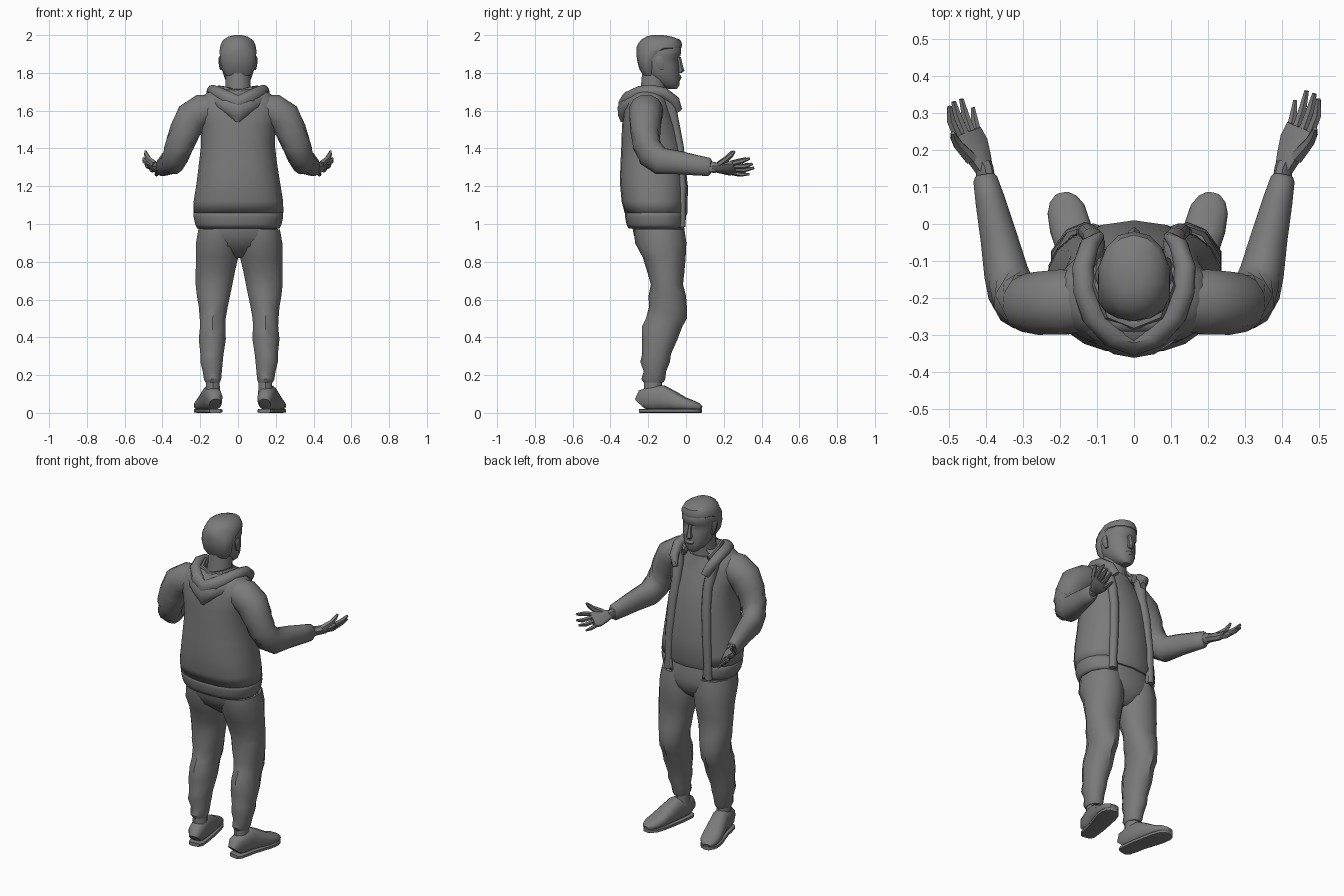
import bpy, bmesh, math
from mathutils import Vector

X, Y, Z = Vector((1, 0, 0)), Vector((0, 1, 0)), Vector((0, 0, 1))
grey = bpy.data.materials.new("dark_grey")
grey.diffuse_color = (.2, .2, .2, 1)


def skin(name, rings, s=1, closed=True, xoff=0, thick=0):
    """Bridge rings of points into a surface; s=-1 mirrors in x."""
    bm = bmesh.new()
    vs = [[bm.verts.new((p.x * s + xoff, p.y, p.z)) for p in r] for r in rings]
    n = len(rings[0])
    for r0, r1 in zip(vs, vs[1:]):
        for i in range(n if closed else n - 1):
            j = (i + 1) % n
            bm.faces.new((r0[i], r0[j], r1[j], r1[i]))
    if closed:
        bm.faces.new(vs[0])
        bm.faces.new(vs[-1])
    bmesh.ops.recalc_face_normals(bm, faces=bm.faces)
    me = bpy.data.meshes.new(name)
    bm.to_mesh(me)
    bm.free()
    me.materials.append(grey)
    ob = bpy.data.objects.new(name, me)
    bpy.context.collection.objects.link(ob)
    if thick:
        m = ob.modifiers.new("thickness", 'SOLIDIFY')
        m.thickness = thick
        m.offset = 0
    return ob


def ring(c, a, b, n, p=2, start=0.0, span=2 * math.pi, full=True):
    """Superellipse section around c with half-axis vectors a and b."""
    out = []
    for i in range(n):
        t = start + span * i / (n if full else n - 1)
        co, si = math.cos(t), math.sin(t)
        out.append(c + a * math.copysign(abs(co) ** (2 / p), co)
                   + b * math.copysign(abs(si) ** (2 / p), si))
    return out


def stack(name, rows, n=12, p=2.2, s=1, gap=None, xoff=0, thick=0):
    """Horizontal sections: rows of (z, x centre, half width, y min, y max)."""
    rs = []
    for z, xc, hw, y0, y1 in rows:
        c, a, b = Vector((xc, (y0 + y1) / 2, z)), X * hw, Y * (y1 - y0) / 2
        if gap is None:
            rs.append(ring(c, a, b, n, p, math.pi / n))
        else:
            rs.append(ring(c, a, b, n, p, math.pi / 2 + gap, 2 * math.pi - 2 * gap, False))
    return skin(name, rs, s, gap is None, xoff, thick)


def tube(name, rows, n=8, p=2, s=1, roll=0, xoff=0, squash=1):
    """Sections across a path: rows of (x, y, z, half width, half height)."""
    pts = [Vector(r[:3]) for r in rows]
    rs = []
    for i, r in enumerate(rows):
        a, b = pts[max(i - 1, 0)], pts[min(i + 1, len(pts) - 1)]
        t = (b - a).normalized()
        side = t.cross(Z).normalized()
        up = side.cross(t)
        u = side * math.cos(roll) + up * math.sin(roll)
        v = up * math.cos(roll) - side * math.sin(roll)
        pr = ring(pts[i], u * r[3], v * r[4], n, p, math.pi / n)
        if squash != 1:
            for q in pr:
                q.y = .14 + (q.y - .14) * squash
        rs.append(pr)
    return skin(name, rs, s, True, xoff)


# Head, neck, hair and face
stack("neck", [(1.58, 0, .085, -.26, -.10), (1.68, 0, .072, -.25, -.105),
               (1.74, 0, .069, -.24, -.10), (1.80, 0, .069, -.235, -.09)], 12, 2)
stack("head", [(1.715, 0, .025, -.095, -.048), (1.735, 0, .05, -.145, -.035),
               (1.77, 0, .072, -.20, -.032), (1.81, 0, .085, -.237, -.034),
               (1.845, 0, .091, -.25, -.036), (1.875, 0, .094, -.256, -.042),
               (1.892, 0, .095, -.258, -.028), (1.93, 0, .093, -.255, -.027),
               (1.97, 0, .07, -.23, -.06)], 14, 2.2)
stack("hair", [(1.785, 0, .066, -.225, -.165), (1.82, 0, .088, -.247, -.15),
               (1.87, 0, .097, -.26, -.14), (1.915, 0, .10, -.263, -.09),
               (1.932, 0, .098, -.262, -.024), (1.95, 0, .094, -.256, -.02),
               (1.975, 0, .08, -.238, -.03), (1.992, 0, .052, -.21, -.075),
               (2.0, 0, .022, -.18, -.12)], 14, 2.1)
stack("nose", [(1.80, 0, .014, -.05, -.022), (1.812, 0, .019, -.06, -.008),
               (1.84, 0, .012, -.06, -.017), (1.885, 0, .01, -.06, -.027)], 6, 2)
stack("lips", [(1.762, 0, .02, -.06, -.03), (1.775, 0, .028, -.07, -.022),
               (1.79, 0, .02, -.06, -.028)], 8)
for s in (-1, 1):
    stack("ear", [(1.815, .088, .008, -.14, -.118), (1.84, .092, .01, -.155, -.115),
                  (1.875, .094, .011, -.165, -.118), (1.89, .092, .006, -.155, -.125)], 8, 2, s)

# Shirt
stack("shirt", [(1.03, 0, .18, -.28, -.005), (1.06, 0, .185, -.28, .008),
                (1.2, 0, .175, -.29, .01), (1.35, 0, .165, -.29, -.008),
                (1.48, 0, .165, -.29, -.035), (1.58, 0, .16, -.28, -.075),
                (1.64, 0, .12, -.26, -.095), (1.67, 0, .085, -.25, -.10)], 14, 2.4)

# Open jacket with hem band and front edges
stack("jacket", [(1.06, .002, .232, -.318, -.005), (1.12, .002, .230, -.334, -.006),
                 (1.22, .002, .214, -.343, -.006), (1.32, 0, .20, -.34, -.01),
                 (1.42, 0, .188, -.335, -.022), (1.52, 0, .193, -.332, -.05),
                 (1.60, 0, .212, -.322, -.08), (1.655, 0, .20, -.305, -.095),
                 (1.69, 0, .16, -.285, -.11), (1.71, 0, .10, -.265, -.12)],
      19, 2.4, gap=.42, thick=.014)
stack("jacket_hem", [(.98, .002, .212, -.298, -.01), (1.0, .002, .222, -.308, -.004),
                     (1.04, .002, .231, -.316, -.004), (1.07, .002, .229, -.316, -.01)],
      19, 2.4, gap=.42, thick=.014)
for s in (-1, 1):
    stack("jacket_edge", [(.985, .135, .022, -.045, -.002), (1.2, .125, .026, -.045, .002),
                          (1.4, .112, .028, -.055, -.01), (1.52, .105, .028, -.085, -.032),
                          (1.62, .115, .032, -.125, -.052), (1.69, .13, .022, -.155, -.085)],
          10, 2, s)

# Hood hanging behind the neck
stack("hood_back", [(1.69, 0, .145, -.30, -.13), (1.66, 0, .16, -.338, -.13),
                    (1.62, 0, .128, -.362, -.16), (1.575, 0, .065, -.36, -.2),
                    (1.54, 0, .018, -.345, -.25)], 14, 2)
half = [(.10, -.04, 1.60, .015, .026), (.122, -.06, 1.65, .026, .03),
        (.138, -.12, 1.695, .03, .03), (.135, -.18, 1.705, .031, .032),
        (.112, -.245, 1.695, .033, .036), (.06, -.30, 1.665, .035, .042)]
tube("hood_rim", half + [(0, -.322, 1.635, .036, .045)]
     + [(-x, y, z, a, b) for x, y, z, a, b in reversed(half)], 10)
collar = [(.085, -.10, 1.67, .015, .025), (.10, -.17, 1.705, .016, .03),
          (.07, -.245, 1.70, .018, .03)]
tube("hood_lining", collar + [(0, -.275, 1.68, .018, .03)]
     + [(-x, y, z, a, b) for x, y, z, a, b in reversed(collar)], 8)

# Arms and hands
fingers = {
    "index_finger": [(.478, .25, 1.322, .014), (.495, .295, 1.333, .013), (.499, .338, 1.347, .007)],
    "middle_finger": [(.458, .255, 1.305, .014), (.478, .31, 1.305, .013), (.488, .352, 1.318, .007)],
    "ring_finger": [(.438, .255, 1.288, .013), (.456, .31, 1.285, .012), (.467, .36, 1.297, .007)],
    "little_finger": [(.42, .245, 1.272, .012), (.431, .295, 1.262, .011), (.436, .335, 1.264, .006)],
    "thumb": [(.44, .18, 1.315, .02), (.474, .22, 1.345, .015), (.486, .243, 1.368, .012),
              (.49, .258, 1.386, .006)],
}
for s, k in ((1, 1), (-1, .9)):
    tube("sleeve", [(.11, -.21, 1.61, .08, .078), (.19, -.211, 1.60, .091, .09),
                    (.245, -.214, 1.565, .088, .09), (.28, -.214, 1.495, .081, .083),
                    (.307, -.21, 1.425, .074, .078), (.328, -.185, 1.37, .068, .078),
                    (.345, -.135, 1.333, .062, .074),
                    (.365, -.04, 1.325, .052, .064), (.388, .06, 1.31, .042, .055),
                    (.402, .12, 1.302, .034, .05), (.404, .132, 1.301, .026, .038)], 12, 2.1, s)
    tube("wrist", [(.395, .09, 1.303, .024, .03), (.405, .15, 1.30, .024, .03),
                   (.41, .165, 1.298, .024, .027)], 8, 2, s, .4)
    tube("palm", [(.405, .145, 1.30, .024, .022), (.418, .18, 1.297, .035, .024),
                  (.437, .225, 1.294, .05, .021), (.45, .262, 1.297, .046, .014)],
         8, 2.6, s, .67, 0, k)
    for name, rows in fingers.items():
        tube(name, [(x, y, z, r, r) for x, y, z, r in rows], 6, 2, s, 0, 0, k)

# Trousers
stack("trouser_hips", [(1.06, 0, .19, -.285, -.02), (1.0, 0, .208, -.288, -.012),
                       (.94, .002, .222, -.276, -.004), (.885, .002, .19, -.25, -.012),
                       (.845, 0, .09, -.20, -.04), (.82, 0, .04, -.17, -.07)], 14, 2.4)
for s, off in ((1, 0), (-1, .012)):
    stack("trouser_leg", [(.97, .12, .107, -.275, -.008), (.90, .122, .118, -.27, .002),
                          (.82, .123, .117, -.228, -.002), (.75, .132, .109, -.206, -.008),
                          (.68, .139, .102, -.186, -.016), (.62, .142, .092, -.198, 0),
                          (.56, .143, .080, -.196, .005), (.50, .146, .072, -.212, .005),
                          (.46, .146, .070, -.232, -.018), (.39, .148, .075, -.234, -.045),
                          (.31, .150, .064, -.232, -.08), (.27, .152, .062, -.242, -.085),
                          (.22, .148, .053, -.224, -.105), (.18, .147, .048, -.236, -.11),
                          (.16, .146, .04, -.224, -.12)], 10, 2.1, s, None, off)
    stack("ankle", [(.19, .146, .036, -.22, -.13), (.10, .144, .04, -.225, -.125)],
          10, 2, s, None, off)
    # Shoe upper and sole, toes turned out
    shoe = [(.136, -.243, .085, .03), (.139, -.225, .125, .043), (.147, -.18, .142, .047),
            (.156, -.125, .148, .049), (.17, -.07, .116, .053), (.186, -.01, .082, .057),
            (.198, .04, .064, .052), (.205, .066, .05, .038), (.208, .08, .038, .02)]
    toe_off = .006 if s > 0 else .014
    tube("shoe", [(x, y, h / 2 + .006, w, h / 2 - .006) for x, y, h, w in shoe],
         12, 2.6, s, 0, toe_off)
    tube("shoe_sole", [(x, y, .011, w + .001, .011) for x, y, h, w in shoe],
         8, 5, s, 0, toe_off)

# Soft surfaces with creases kept
for ob in bpy.context.scene.objects:
    ob.select_set(True)
    bpy.context.view_layer.objects.active = ob
bpy.ops.object.shade_smooth_by_angle(angle=math.radians(42))
